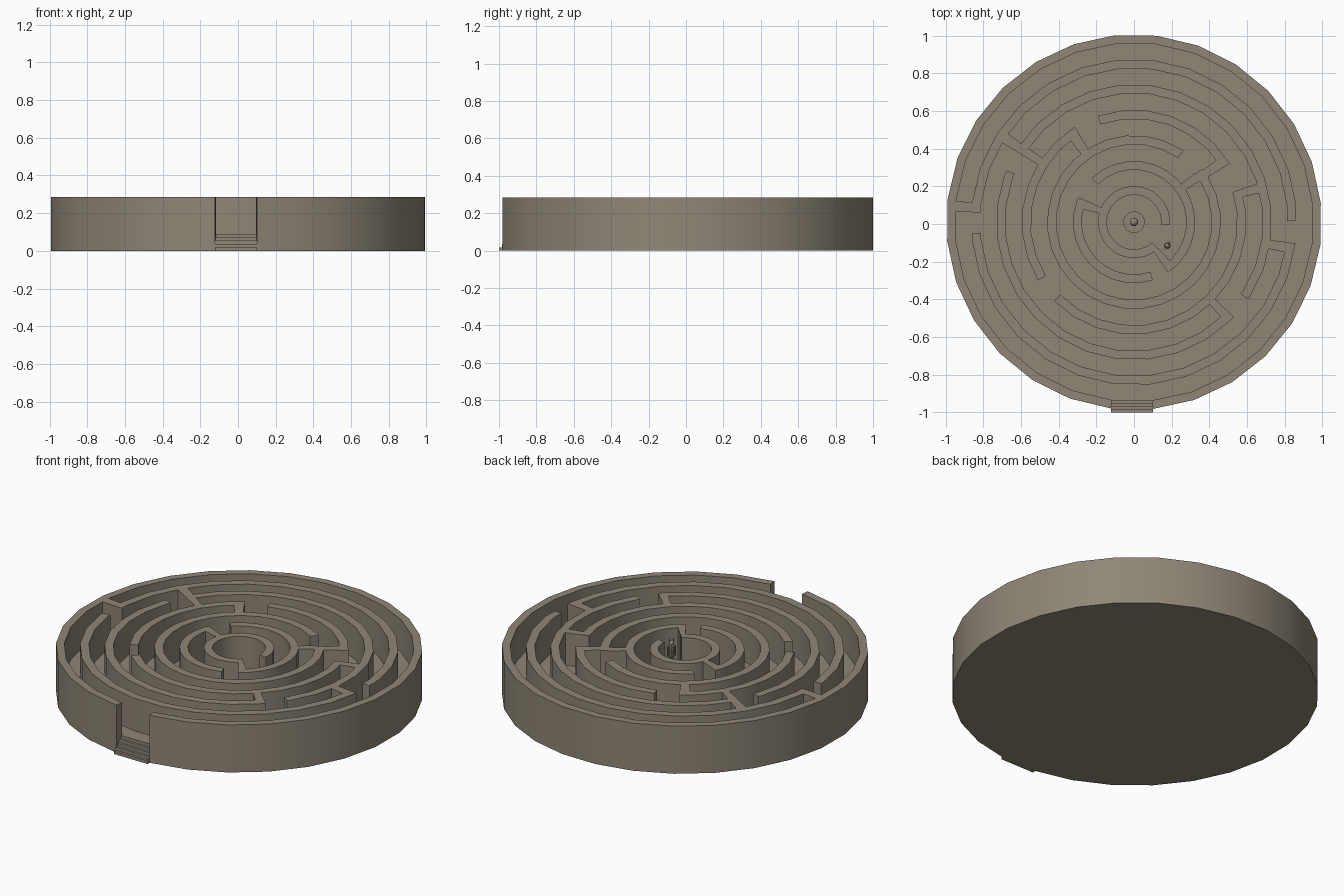
import bpy, bmesh, math
from mathutils import Matrix, Vector

if "Cube" in bpy.data.objects:
    bpy.data.objects.remove(bpy.data.objects["Cube"])

N = 28                       # sides of every ring
STEP = 360 / N
TURN = -0.6                  # slight turn of the whole polygon
CY = 0.01                    # maze centre in y
FLOOR, TOP = 0.09, 0.285

stone = bpy.data.materials.new("taupe_stone")
stone.diffuse_color = (0.275, 0.240, 0.183, 1)
stone.use_nodes = True
stone.node_tree.nodes["Principled BSDF"].inputs["Base Color"].default_value = stone.diffuse_color


def finish(name, bm):
    bmesh.ops.recalc_face_normals(bm, faces=bm.faces)
    for f in bm.faces:
        f.smooth = True
    for e in bm.edges:
        if len(e.link_faces) == 2 and e.calc_face_angle(0) > math.radians(30):
            e.smooth = False
    me = bpy.data.meshes.new(name)
    bm.to_mesh(me)
    bm.free()
    me.materials.append(stone)
    ob = bpy.data.objects.new(name, me)
    bpy.context.collection.objects.link(ob)
    return ob


def point(apothem, deg):
    """Point on the 28-sided ring of the given apothem."""
    dev = (deg - 90 - TURN + STEP / 2) % STEP - STEP / 2
    r = apothem / math.cos(math.radians(dev))
    a = math.radians(deg)
    return r * math.cos(a), r * math.sin(a) + CY


def sector(bm, r0, r1, a0, a1, z0=0.08, z1=TOP):
    """Closed wall between two apothems and two angles."""
    first = 90 + TURN + STEP / 2
    corners = [first + STEP * k for k in range(-2 * N, 2 * N)]
    angs = [a0] + [c for c in corners if a0 + 0.05 < c < a1 - 0.05] + [a1]
    rows = []
    for a in angs:
        (xi, yi), (xo, yo) = point(r0, a), point(r1, a)
        rows.append([bm.verts.new(c) for c in
                     ((xi, yi, z0), (xo, yo, z0), (xo, yo, z1), (xi, yi, z1))])
    for p, q in zip(rows, rows[1:]):
        for i in range(4):
            j = (i + 1) % 4
            bm.faces.new((p[i], p[j], q[j], q[i]))
    bm.faces.new(rows[0])
    bm.faces.new(rows[-1][::-1])


# floor slab
bm = bmesh.new()
ring = [point(0.947, 90 + TURN + STEP / 2 + STEP * k) for k in range(N)]
lo = [bm.verts.new((x, y, 0)) for x, y in ring]
hi = [bm.verts.new((x, y, FLOOR)) for x, y in ring]
bm.faces.new(lo)
bm.faces.new(hi)
for k in range(N):
    j = (k + 1) % N
    bm.faces.new((lo[k], lo[j], hi[j], hi[k]))
finish("maze_floor", bm)

# outer wall, open for one side at the front
bm = bmesh.new()
sector(bm, 0.945, 0.99, 270 + TURN + STEP / 2 - 360, 270 + TURN - STEP / 2, 0)
finish("outer_wall", bm)

# ring walls: (inner, outer, arcs in degrees)
R = [(0.945, 0.99), (0.812, 0.86), (0.68, 0.727), (0.545, 0.592),
     (0.41, 0.458), (0.276, 0.322), (0.144, 0.19)]
ARCS = {
    1: [(0.5, 176.5), (184, 352.5)],
    2: [(-34, 149), (158, 316.5)],
    3: [(31.4, 108.8), (121.8, 211.3), (224.5, 377)],
    4: [(55.5, 392 + 6)],
    5: [(-56, 134), (156, 288)],
    6: [(-5, 312)],
}
for k, arcs in ARCS.items():
    bm = bmesh.new()
    for a0, a1 in arcs:
        sector(bm, *R[k], a0, a1)
    finish(f"ring_wall_{k}", bm)

# cross walls: (outer ring, inner ring, start angle, end angle)
CROSS = [(0, 1, 173.2, 176.5), (1, 2, -11.3, -7.5), (1, 2, 145, 149),
         (2, 3, 145, 149), (2, 3, 13, 17.2), (2, 3, -47.5, -43.5),
         (3, 4, 122, 128), (3, 4, 31.4, 37), (4, 5, 32, 39),
         (5, 6, 156, 166), (5, 6, -56, -47)]
bm = bmesh.new()
for o, i, a0, a1 in CROSS:
    sector(bm, R[i][1] - 0.004, R[o][0] + 0.004, a0, a1)
finish("cross_walls", bm)

# entrance steps
half = 0.99 * math.tan(math.radians(STEP / 2))
for s in range(5):
    bm = bmesh.new()
    y0, y1 = -1.0 + 0.015 * s, -0.93
    z0, z1 = 0.018 * s, 0.018 * (s + 1)
    bmesh.ops.create_cube(bm, size=1, matrix=Matrix.Translation(
        (-0.011, (y0 + y1) / 2, (z0 + z1) / 2)) @ Matrix.Diagonal(
        (2 * half, y1 - y0, z1 - z0, 1)))
    finish(f"entrance_step_{s + 1}", bm)


def cone(bm, x, y, z, r0, r1, h, seg=12):
    bmesh.ops.create_cone(bm, cap_ends=True, segments=seg, radius1=r0, radius2=r1,
                          depth=h, matrix=Matrix.Translation((x, y, z + h / 2)))


def ball(bm, x, y, z, r):
    bmesh.ops.create_uvsphere(bm, u_segments=12, v_segments=8, radius=r,
                              matrix=Matrix.Translation((x, y, z)))


# centre dais with a small orb on a post
bm = bmesh.new()
cone(bm, 0, CY, FLOOR - 0.005, 0.057, 0.057, 0.02, 28)
finish("centre_dais", bm)
bm = bmesh.new()
cone(bm, 0, CY, 0.1, 0.02, 0.01, 0.04)
ball(bm, 0, CY, 0.155, 0.022)
finish("centre_orb", bm)

# small guardian figure standing in the inner doorway
fx, fy = 0.177, -0.115
bm = bmesh.new()
side = Vector((0.56, 0.83, 0))
for s in (-1, 1):
    d = side * s
    cone(bm, fx + d.x * .008, fy + d.y * .008, 0.085, 0.007, 0.008, 0.07, 8)   # legs
    cone(bm, fx + d.x * .02, fy + d.y * .02, 0.15, 0.005, 0.006, 0.055, 8)     # arms
    cone(bm, fx + d.x * .012, fy + d.y * .012, 0.235, 0.004, 0.001, 0.018, 6)  # horns
cone(bm, fx, fy, 0.15, 0.013, 0.018, 0.06, 10)
ball(bm, fx, fy, 0.225, 0.014)
finish("guardian_figure", bm)
